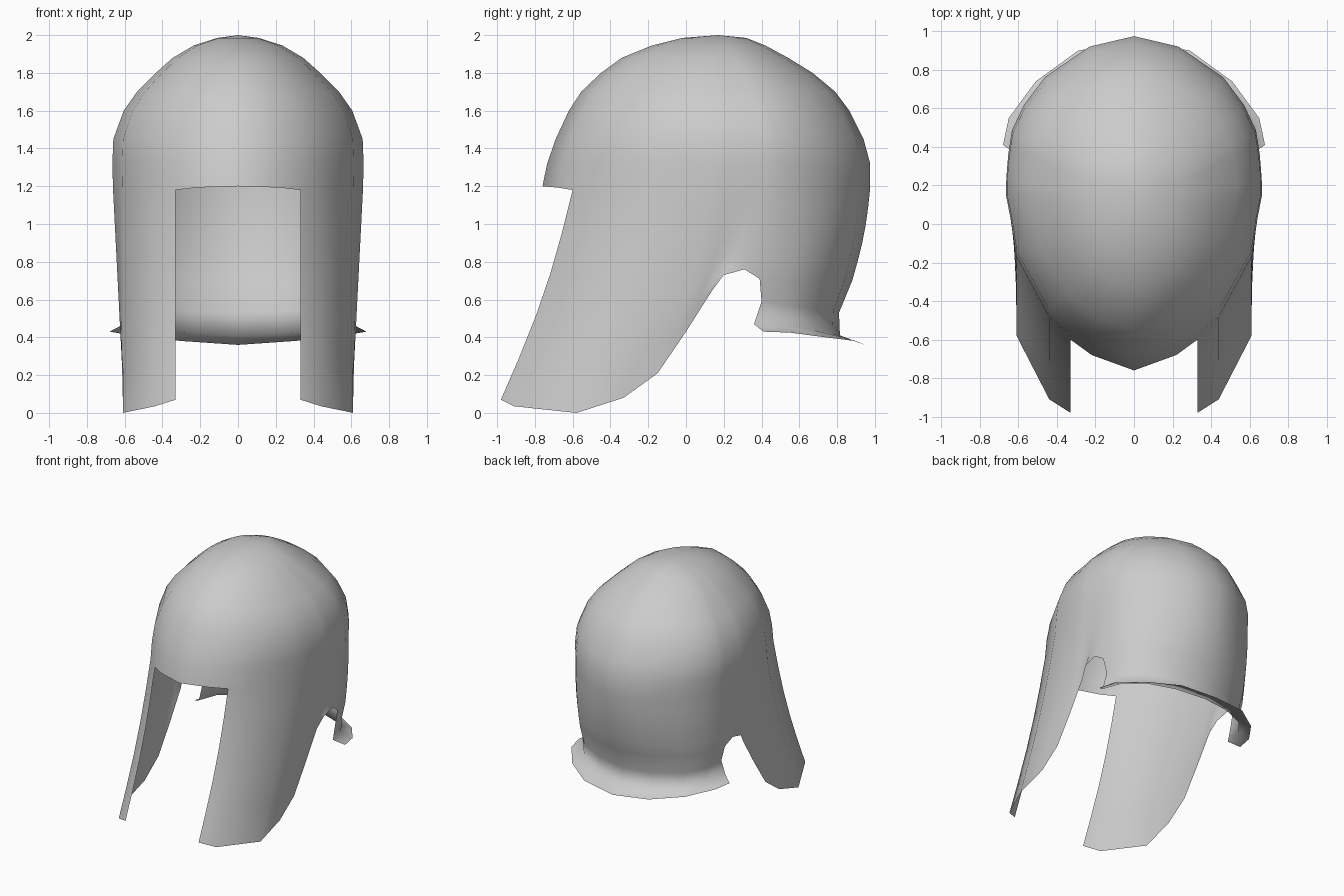
import bpy, bmesh, math
from mathutils import Vector as V

if "Cube" in bpy.data.objects:
    bpy.data.objects.remove(bpy.data.objects["Cube"])

# Half outline at brow height, front centre round to back centre (x, y, z)
brow = [(0, -.76, 1.2), (.22, -.68, 1.193), (.33, -.6, 1.18), (.44, -.5, 1.18), (.61, -.18, 1.19),
        (.635, 0, 1.19), (.662, .14, 1.19), (.66, .22, 1.19), (.655, .29, 1.19), (.65, .35, 1.19),
        (.64, .42, 1.19), (.63, .48, 1.19), (.57, .61, 1.19), (.46, .76, 1.19), (.23, .92, 1.19),
        (0, .975, 1.19)]

# Lower edge of cheek guard, ear notch, then nape (columns 2 onward)
lower = [(.33, -.98, .07), (.44, -.91, .035), (.61, -.58, 0), (.61, -.33, .08), (.612, -.15, .21),
         (.613, 0, .43), (.615, .14, .65), (.635, .2, .73), (.64, .31, .76), (.625, .39, .71),
         (.585, .55, .7), (.46, .71, .7), (.24, .84, .7), (0, .88, .7)]

# Neck guard rows ending in the flared rim (last five columns)
neck = [[(.6, .4, .59), (.56, .54, .57), (.45, .67, .55), (.23, .78, .54), (0, .81, .53)],
        [(.605, .36, .47), (.56, .53, .46), (.45, .67, .44), (.24, .775, .42), (0, .815, .41)],
        [(.68, .41, .43), (.65, .55, .425), (.51, .74, .4), (.29, .9, .38), (0, .95, .36)]]

# Dome rings: height, front y, back y, half width
dome = [(1.985, -.02, .32, .11), (1.945, -.18, .42, .235), (1.88, -.34, .54, .345),
        (1.8, -.45, .67, .435), (1.7, -.555, .79, .535), (1.6, -.62, .865, .605),
        (1.45, -.69, .94, .66), (1.32, -.735, .975, .665)]

bm = bmesh.new()
cols = [[] for _ in brow]
apex = bm.verts.new((0, .17, 2.0))
for z, yf, yb, w in dome:
    for c, (x, y, _) in zip(cols, brow):
        c.append(bm.verts.new((x / .662 * w, yf + (y + .76) / 1.735 * (yb - yf), z)))
for c, p in zip(cols, brow):
    c.append(bm.verts.new(p))

# Sides and nape, gently bowed between brow and lower edge
ROWS = 5
for c, p, q in zip(cols[2:], brow[2:], lower):
    for r in range(1, ROWS + 1):
        t = r / ROWS
        v = V(p).lerp(V(q), t)
        v.y += math.sin(math.pi * t) * (.035 if q[1] < .3 else .015)
        c.append(bm.verts.new(v))
for row in neck:
    for c, p in zip(cols[-5:], row):
        c.append(bm.verts.new(p))

# Skin neighbouring columns
for a, b in zip(cols, cols[1:]):
    bm.faces.new((apex, a[0], b[0]))
    for i in range(min(len(a), len(b)) - 1):
        bm.faces.new((a[i], a[i + 1], b[i + 1], b[i]))
bmesh.ops.recalc_face_normals(bm, faces=bm.faces)
if sum(f.normal.dot(f.calc_center_median() - V((0, .1, 1))) for f in bm.faces) < 0:
    bmesh.ops.reverse_faces(bm, faces=bm.faces)

me = bpy.data.meshes.new("helmet_shell")
bm.to_mesh(me)
bm.free()
ob = bpy.data.objects.new("helmet_shell", me)
bpy.context.collection.objects.link(ob)

# Mirror the half shell
m = ob.modifiers.new("mirror", 'MIRROR')
m.use_clip = True
bpy.context.view_layer.objects.active = ob
ob.select_set(True)
bpy.ops.object.modifier_apply(modifier=m.name)
bpy.ops.object.shade_smooth_by_angle(angle=math.radians(75))
